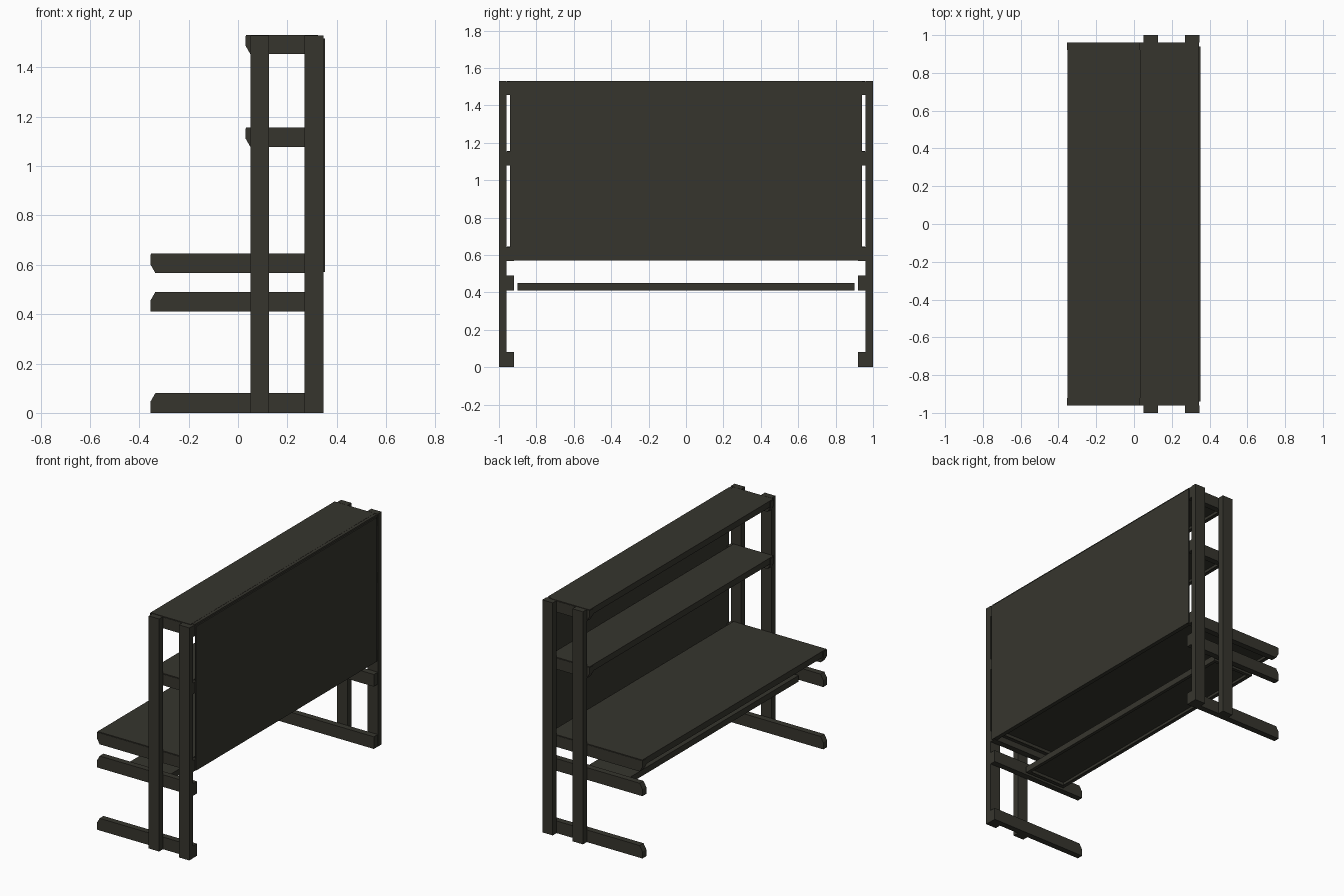
import bpy
import bmesh

if "Cube" in bpy.data.objects:
    bpy.data.objects.remove(bpy.data.objects["Cube"])

mat = bpy.data.materials.new("dark olive grey")
mat.diffuse_color = (0.037, 0.036, 0.027, 1)
mat.use_nodes = True
mat.node_tree.nodes["Principled BSDF"].inputs["Base Color"].default_value = mat.diffuse_color


def finish(name, bm):
    bmesh.ops.recalc_face_normals(bm, faces=bm.faces)
    me = bpy.data.meshes.new(name)
    bm.to_mesh(me)
    bm.free()
    ob = bpy.data.objects.new(name, me)
    me.materials.append(mat)
    bpy.context.collection.objects.link(ob)
    return ob


def prism(name, profile, y0, y1):
    """Extrude an x-z profile along y."""
    bm = bmesh.new()
    f = bm.faces.new([bm.verts.new((x, y0, z)) for x, z in profile])
    ext = bmesh.ops.extrude_face_region(bm, geom=[f])
    vs = [v for v in ext["geom"] if isinstance(v, bmesh.types.BMVert)]
    bmesh.ops.translate(bm, verts=vs, vec=(0, y1 - y0, 0))
    return finish(name, bm)


def box(name, x0, x1, y0, y1, z0, z1):
    return prism(name, [(x0, z0), (x1, z0), (x1, z1), (x0, z1)], y0, y1)


def mirrored(ob):
    """Repeat a side part at the other end of the bench."""
    m = ob.modifiers.new("mirror", "MIRROR")
    m.use_axis = (False, True, False)


def arm(name, x0, z0, z1, chamfer_top):
    x1, c, d = 0.345, 0.02, 0.035
    if chamfer_top:
        p = [(x0, z0), (x1, z0), (x1, z1), (x0 + c, z1), (x0, z1 - d)]
    else:
        p = [(x0 + c, z0), (x1, z0), (x1, z1), (x0, z1), (x0, z0 + d)]
    mirrored(prism(name, p, 0.92, 0.96))


def tray(name, x0, x1, hy, z0, z1, plate_hy=None):
    """Folded sheet shelf: thin top, skirts all round, inward lips below."""
    t, lip = 0.005, 0.022
    ph = plate_hy or hy
    box(name + "_top", x0, x1, -ph, ph, z1 - t, z1)
    box(name + "_front_skirt", x0, x0 + t, -hy, hy, z0, z1 - t)
    box(name + "_back_skirt", x1 - t, x1, -hy, hy, z0, z1 - t)
    box(name + "_front_lip", x0 + t, x0 + lip, -hy, hy, z0, z0 + t)
    box(name + "_back_lip", x1 - lip, x1 - t, -hy, hy, z0, z0 + t)
    mirrored(box(name + "_end_skirt", x0 + t, x1 - t, hy - t, hy, z0, z1 - t))
    mirrored(box(name + "_end_lip", x0 + lip, x1 - lip, hy - lip, hy - t, z0, z0 + t))


# upright posts
mirrored(box("front_post", 0.05, 0.126, 0.96, 1.0, 0, 1.53))
mirrored(box("back_post", 0.27, 0.346, 0.96, 1.0, 0, 1.53))

# feet and support arms with chamfered noses
arm("foot", -0.355, 0.0, 0.08, True)
arm("lower_arm", -0.355, 0.41, 0.49, True)
arm("table_arm", -0.355, 0.567, 0.642, False)
arm("middle_shelf_arm", 0.03, 1.078, 1.152, False)
arm("top_shelf_arm", 0.03, 1.454, 1.527, False)

# worktop, shelves and under-table tray
tray("worktop", -0.352, 0.325, 0.918, 0.605, 0.646, 0.957)
tray("middle_shelf", 0.033, 0.325, 0.918, 1.115, 1.156, 0.957)
tray("top_shelf", 0.033, 0.325, 0.918, 1.49, 1.531, 0.957)
tray("under_tray", -0.19, 0.11, 0.90, 0.41, 0.45)

# rear panel with its rails
box("back_panel", 0.345, 0.353, -0.94, 0.94, 0.57, 1.518)
box("panel_bottom_rail", 0.325, 0.345, -0.92, 0.92, 0.57, 0.578)
box("panel_top_rail", 0.325, 0.345, -0.94, 0.94, 1.51, 1.53)
